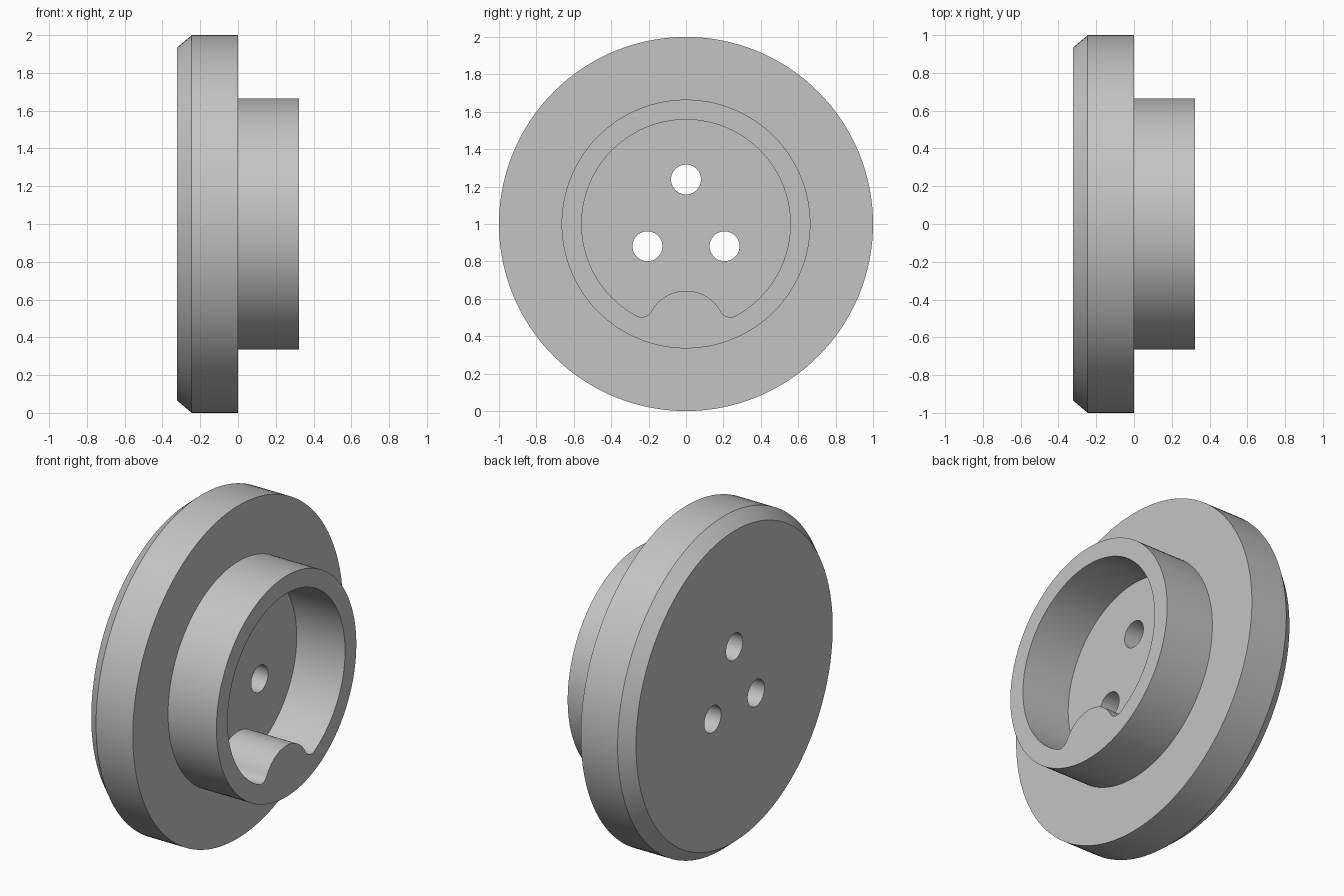
import bpy
import bmesh
from math import sin, cos, pi, radians, atan2

if "Cube" in bpy.data.objects:
    bpy.data.objects.remove(bpy.data.objects["Cube"])

AXIS_Z = 1.0  # height of the disc's axis, which runs along x


def arc(cy, cz, r, start, end, steps):
    """Points (y, z) along an arc, angles in radians."""
    return [(cy + r * cos(start + (end - start) * i / steps),
             cz + r * sin(start + (end - start) * i / steps)) for i in range(steps + 1)]


def circle(cy, cz, r, steps):
    return arc(cy, cz, r, 0, 2 * pi, steps)[:-1]


def loft(name, sections):
    """Closed solid through (x, outline) sections with equal point counts."""
    bm = bmesh.new()
    rings = [[bm.verts.new((x, y, z)) for y, z in outline] for x, outline in sections]
    n = len(rings[0])
    for a, b in zip(rings, rings[1:]):
        for i in range(n):
            j = (i + 1) % n
            bm.faces.new((a[i], a[j], b[j], b[i]))
    bm.faces.new(rings[0][::-1])
    bm.faces.new(rings[-1])
    bmesh.ops.recalc_face_normals(bm, faces=bm.faces)
    mesh = bpy.data.meshes.new(name)
    bm.to_mesh(mesh)
    bm.free()
    obj = bpy.data.objects.new(name, mesh)
    bpy.context.collection.objects.link(obj)
    return obj


def cut(target, cutter):
    cutter.hide_render = True
    mod = target.modifiers.new("cut", 'BOOLEAN')
    mod.operation = 'DIFFERENCE'
    mod.solver = 'EXACT'
    mod.object = cutter
    bpy.context.view_layer.objects.active = target
    bpy.ops.object.modifier_apply(modifier=mod.name)
    bpy.data.objects.remove(cutter)


# Chamfered flange with the raised boss, turned about the x axis
profile = [(-0.322, 0.935), (-0.245, 1.0), (0, 1.0), (0, 0.665), (0.322, 0.665)]
body = loft("flanged_hub", [(x, circle(0, AXIS_Z, r, 128)) for x, r in profile])

# Round pocket with a rounded key bump at the bottom
pocket_r, fillet_r, bump_top = 0.558, 0.06, 0.643
a = radians(-61.5)
fy = (pocket_r - fillet_r) * cos(a)
fz = AXIS_Z + (pocket_r - fillet_r) * sin(a)
d = bump_top - fz
bump_r = (d * d + fy * fy - fillet_r ** 2) / (2 * (d + fillet_r))
bump_z = bump_top - bump_r
b = atan2(fz - bump_z, fy)
outline = arc(0, AXIS_Z, pocket_r, a, pi - a, 96)
outline += arc(-fy, fz, fillet_r, pi - a, 2 * pi - b, 12)[1:]
outline += arc(0, bump_z, bump_r, pi - b, b, 28)[1:]
outline += arc(fy, fz, fillet_r, pi + b, 2 * pi + a, 12)[1:-1]
cut(body, loft("pocket_cutter", [(0, outline), (0.5, outline)]))

# Three through holes
for k in range(3):
    t = pi / 2 + k * 2 * pi / 3
    hole = circle(0.238 * cos(t), AXIS_Z + 0.238 * sin(t), 0.08, 40)
    cut(body, loft("hole_cutter", [(-0.5, hole), (0.15, hole)]))

# Plain grey finish
grey = bpy.data.materials.new("grey")
grey.use_nodes = True
colour = (0.55, 0.55, 0.55, 1)
grey.diffuse_color = colour
grey.node_tree.nodes["Principled BSDF"].inputs["Base Color"].default_value = colour
body.data.materials.clear()
body.data.materials.append(grey)

bpy.ops.object.select_all(action='DESELECT')
body.select_set(True)
bpy.context.view_layer.objects.active = body
bpy.ops.object.shade_smooth_by_angle(angle=radians(30))
